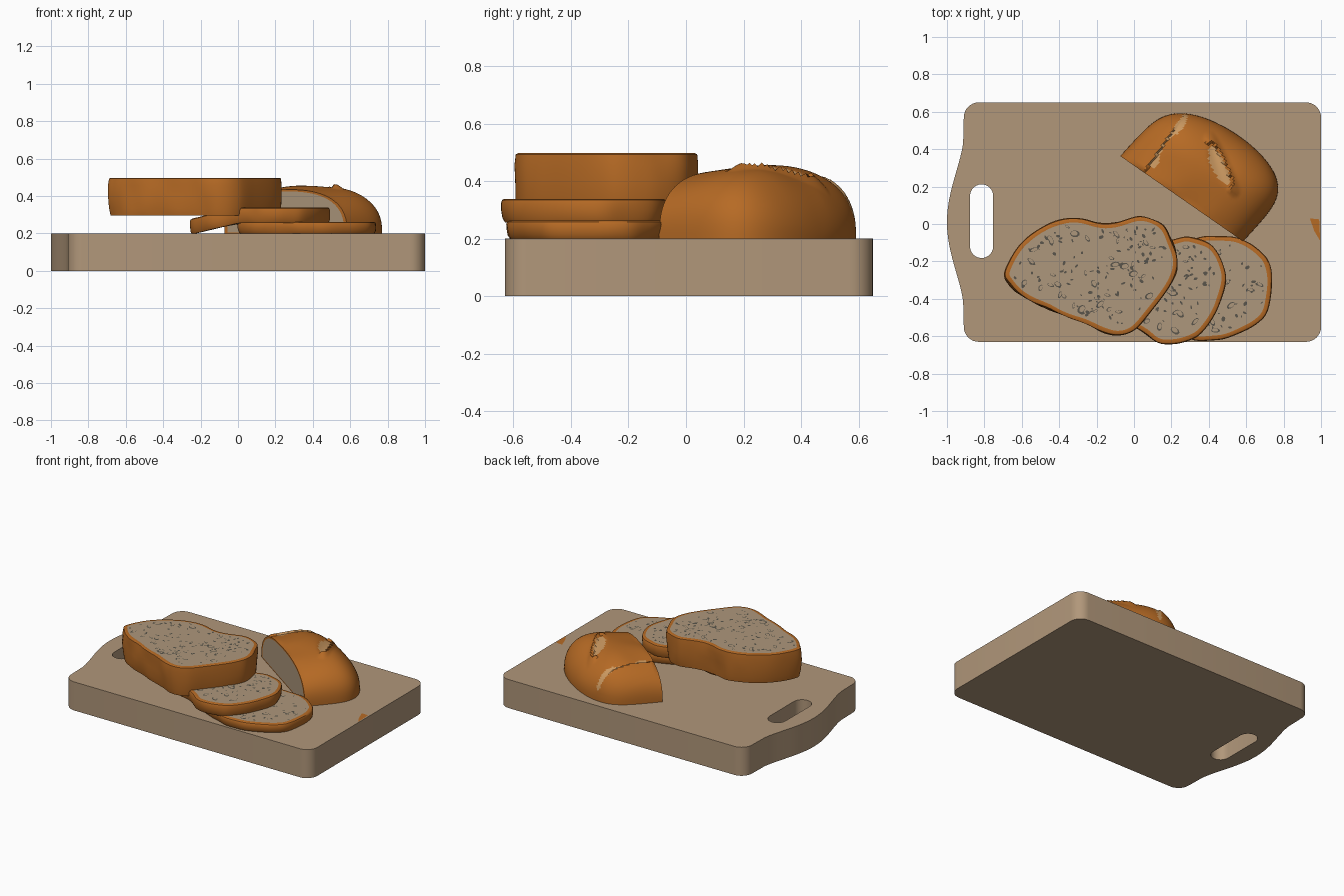
import bpy, bmesh, math, random
from mathutils import Vector, Matrix, noise

if "Cube" in bpy.data.objects:
    bpy.data.objects.remove(bpy.data.objects["Cube"])

random.seed(4)


def material(name, rgb):
    m = bpy.data.materials.new(name)
    m.diffuse_color = (*rgb, 1)
    m.use_nodes = True
    m.node_tree.nodes["Principled BSDF"].inputs["Base Color"].default_value = m.diffuse_color
    return m


WOOD = material("board_wood", (.44, .31, .195))
CRUST = material("crust", (.47, .145, .018))
CRUMB = material("crumb", (.42, .31, .20))
PORE = material("pore_grey", (.10, .09, .07))
TEAR = material("torn_crust", (.60, .32, .12))


def finish(bm, name, mats, angle=35):
    bmesh.ops.recalc_face_normals(bm, faces=bm.faces)
    me = bpy.data.meshes.new(name)
    bm.to_mesh(me)
    bm.free()
    ob = bpy.data.objects.new(name, me)
    bpy.context.collection.objects.link(ob)
    for m in mats:
        me.materials.append(m)
    smooth(ob, angle)
    return ob


def smooth(ob, angle):
    bpy.ops.object.select_all(action='DESELECT')
    ob.select_set(True)
    bpy.context.view_layer.objects.active = ob
    bpy.ops.object.shade_smooth_by_angle(angle=math.radians(angle))


def closed_spline(pts, n=8):
    """Closed smooth curve through the points."""
    P, out = [Vector(p) for p in pts], []
    for i in range(len(P)):
        a, b, c, d = (P[(i + k) % len(P)] for k in (-1, 0, 1, 2))
        for s in range(n):
            t = s / n
            out.append(.5 * (2*b + (c-a)*t + (2*a-5*b+4*c-d)*t*t + (3*b-a-3*c+d)*t**3))
    return out


def arc(cx, cy, r, a0, a1, n=8):
    return [Vector((cx + r*math.cos(math.radians(a0 + (a1-a0)*i/n)),
                    cy + r*math.sin(math.radians(a0 + (a1-a0)*i/n)))) for i in range(n + 1)]


def inside(p, poly):
    hit = False
    for a, b in zip(poly, poly[1:] + poly[:1]):
        if (a.y > p.y) != (b.y > p.y) and p.x < a.x + (p.y-a.y)/(b.y-a.y)*(b.x-a.x):
            hit = not hit
    return hit


def inset(poly, d):
    out = []
    for i, p in enumerate(poly):
        t = (poly[(i+1) % len(poly)] - poly[i-1]).normalized()
        nrm = Vector((-t.y, t.x))
        q = p + nrm * .004
        out.append(p + nrm * (d if inside(q, poly) else -d))
    return out


# Cutting board with bulged handle end and slot
L, R, B, T, r = -.91, 1.0, -.63, .65, .08
outline = arc(R-r, B+r, r, -90, 0) + arc(R-r, T-r, r, 0, 90) + arc(L+r, T-r, r, 90, 180)
for i in range(1, 24):
    y = .47 - .92*i/24
    outline.append(Vector((L - .09*math.sin(math.pi*i/24)**1.6, y)))
outline += arc(L+r, B+r, r, 180, 270)
slot = arc(-.815, .15, .062, 0, 180, 12) + arc(-.815, -.12, .062, 180, 360, 12)
cu = bpy.data.curves.new("board", 'CURVE')
cu.dimensions, cu.fill_mode, cu.extrude = '2D', 'BOTH', .1
for poly in (outline, slot):
    sp = cu.splines.new('POLY')
    sp.points.add(len(poly) - 1)
    for q, p in zip(sp.points, poly):
        q.co = (p.x, p.y, 0, 1)
    sp.use_cyclic_u = True
tmp = bpy.data.objects.new("board_curve", cu)
bpy.context.collection.objects.link(tmp)
bm = bmesh.new()
bm.from_mesh(tmp.to_mesh())
bpy.data.objects.remove(tmp)
bmesh.ops.translate(bm, verts=bm.verts, vec=(0, 0, .1))
bmesh.ops.remove_doubles(bm, verts=bm.verts, dist=.0005)
for f in bm.faces:
    f.material_index = 0
finish(bm, "cutting_board", [WOOD])

# Small crust-coloured stain at the board edge
bm = bmesh.new()
bm.faces.new([bm.verts.new((x, y, .202)) for x, y in
              ((.94, .03), (.99, .025), (.995, -.09), (.965, -.04))])
finish(bm, "board_stain", [CRUST])


# Bread slices: crust wall, rim, pitted crumb
def slice_of_bread(name, pts, z0, z1, pores, bend=0):
    poly = closed_spline(pts)
    N, h = len(poly), z1 - z0
    drop = lambda x: bend * max(0, -x)
    bm = bmesh.new()
    rings = []
    for d, z in ((.04, z0), (.012, z0), (.004, z0+.2*h), (.001, z0+.5*h),
                 (.0, z0+.8*h), (.004, z1-.004), (.012, z1), (.026, z1)):
        ring = []
        for p in inset(poly, d):
            w = .008 * noise.noise((p.x*9, p.y*9, z*9))
            ring.append(bm.verts.new((p.x + w, p.y + w, z - drop(p.x))))
        rings.append(ring)
    for a, b in zip(rings, rings[1:]):
        for i in range(N):
            bm.faces.new((a[i], a[(i+1) % N], b[(i+1) % N], b[i]))
    for ring in (rings[0], rings[-1]):
        f = bm.faces.new(ring)
        f.material_index = 1
        bmesh.ops.triangulate(bm, faces=[f])
    finish(bm, name, [CRUST, CRUMB])

    # pores: thin dark ovals, larger ones with a lit floor
    bm = bmesh.new()
    core = inset(poly, .045)
    xs, ys = [p.x for p in core], [p.y for p in core]
    made = 0
    while made < pores:
        c = Vector((random.uniform(min(xs), max(xs)), random.uniform(min(ys), max(ys))))
        if not inside(c, core):
            continue
        made += 1
        big = random.random() < .25
        a = random.uniform(.014, .027) if big else random.uniform(.005, .014)
        b, rot = a * random.uniform(.35, .75), random.uniform(0, math.pi)
        for k, lift, mi in ((1, .0015, 0), (.72, .003, 1)):
            if mi and not big:
                continue
            vs = []
            for j in range(9):
                t = 2*math.pi*j/9
                x, y = k*a*math.cos(t) + .12*a*mi, k*b*math.sin(t) - .12*b*mi
                px = c.x + x*math.cos(rot) - y*math.sin(rot)
                vs.append(bm.verts.new((px, c.y + x*math.sin(rot) + y*math.cos(rot),
                                        z1 + lift - drop(px))))
            bm.faces.new(vs).material_index = mi
    finish(bm, name + "_pores", [PORE, CRUMB])


slice_of_bread("thick_slice", [
    (-.69, -.25), (-.62, -.12), (-.5, -.02), (-.35, .035), (-.2, .01), (-.1, .01),
    (.03, .04), (.13, .01), (.2, -.08), (.235, -.2), (.2, -.32), (.09, -.47),
    (0, -.57), (-.1, -.595), (-.25, -.54), (-.45, -.46), (-.6, -.39), (-.67, -.32)],
    .295, .497, 150)
slice_of_bread("middle_slice", [
    (.3, -.07), (.42, -.12), (.49, -.25), (.47, -.4), (.39, -.55), (.3, -.62),
    (.15, -.64), (.02, -.56), (-.15, -.45), (-.25, -.33), (-.24, -.2), (-.12, -.1),
    (.08, -.11), (.2, -.085)], .255, .338, 100, bend=.24)
slice_of_bread("bottom_slice", [
    (.45, -.06), (.6, -.1), (.72, -.2), (.73, -.42), (.65, -.54), (.45, -.62),
    (.25, -.6), (.05, -.5), (0, -.35), (.05, -.2), (.25, -.1)], .2, .262, 90)

# Half loaf: arched sections lofted back from the cut face
bm = bmesh.new()
rows, cols, depth = 44, 96, .45
power = lambda v, e: math.copysign(abs(v)**e, v)


def patch(d, n):
    u, v = (d-.06)*.86 - (n-.255)*.51, (d-.06)*.51 + (n-.255)*.86
    return (u/.13)**2 + ((v - .8*u*u)/.04)**2, v


grid = []
for i in range(rows + 1):
    t = math.sin(math.pi/2 * i/rows * .985)
    n = depth * t
    w = .40 * (1 - t**5)**.5
    h = (.235 + .025*math.sin(math.pi*t)) * (1 - t**4)**.5
    row = []
    for j in range(cols + 1):
        a = math.pi * j / cols
        d = w * power(math.cos(a), .8) + .13*n
        z = h * math.sin(a)**.75 if 0 < j < cols else 0
        k = math.sin(a) * min(1, (1-t)*12)
        if i and z > .05:
            z += .012 * noise.noise((d*5, n*5, 1)) * k
            if d < -.245:                      # raised crust lip beside the score
                z += .018 * k * max(0, 1 + (d+.245)/.1)
            q, v = patch(d, n)
            if q < 1:                          # torn opening on top
                z -= .014 * (1-q)
            elif q < 2.2 and v > 0:
                z += .02 * (2.2-q)/1.2
        row.append(bm.verts.new((d, n, z)))
    grid.append(row)
for i in range(rows):
    for j in range(cols):
        f = bm.faces.new((grid[i][j], grid[i][j+1], grid[i+1][j+1], grid[i+1][j]))
        c = f.calc_center_median()
        q, v = patch(c.x, c.y)
        score = -.25 < c.x < -.225 + .015*math.sin(c.y*25) and .04 < c.y < .43
        if c.z > .07 and (score or q < .75):
            f.material_index = 2
# end cap, base and cut face with crust rim
bm.faces.new(grid[-1])
base = [g[0] for g in grid] + [g[-1] for g in reversed(grid)]
bm.faces.new(base)
rim = [bm.verts.new((v.co.x*.95, 0, .006 + v.co.z*.93)) for v in grid[0]]
for j in range(cols):
    bm.faces.new((grid[0][j], grid[0][j+1], rim[j+1], rim[j]))
bm.faces.new((grid[0][0], rim[0], rim[-1], grid[0][-1]))
bm.faces.new(rim).material_index = 1
bm.transform(Matrix.Translation((.255, .135, .2)) @ Matrix.Rotation(math.radians(-34.8), 4, 'Z'))
finish(bm, "half_loaf", [CRUST, CRUMB, TEAR], 40)
